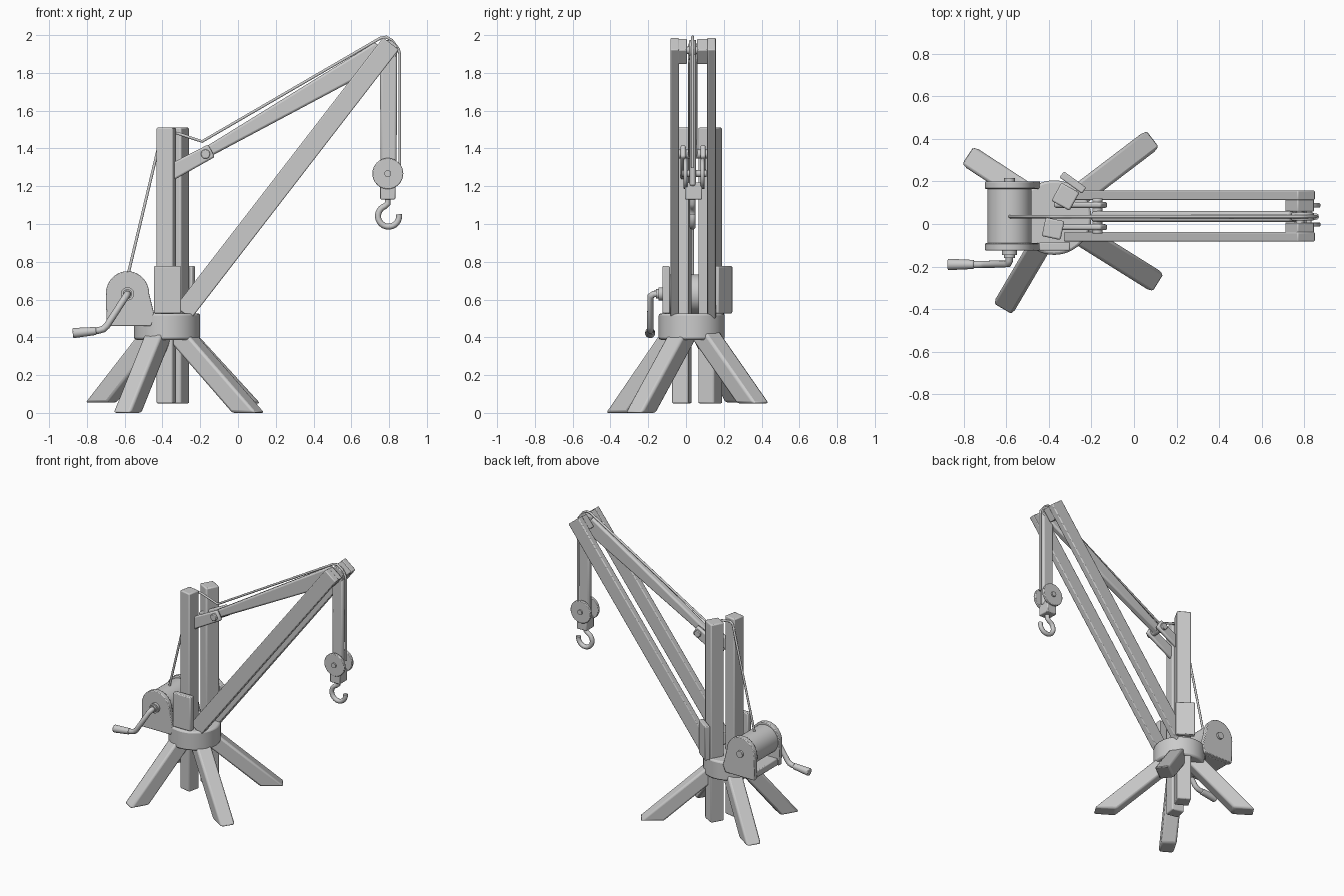
import bpy, bmesh, math
from mathutils import Vector, Matrix

if "Cube" in bpy.data.objects:
    bpy.data.objects.remove(bpy.data.objects["Cube"])

grey = bpy.data.materials.new("plain_grey")
grey.diffuse_color = (0.6, 0.6, 0.6, 1)
grey.use_nodes = True
grey.node_tree.nodes["Principled BSDF"].inputs["Base Color"].default_value = grey.diffuse_color
YC = 0.035  # centre plane of arm, cable and hook


def finish(name, bm, bevel=0.0, angle=35):
    bmesh.ops.recalc_face_normals(bm, faces=bm.faces)
    me = bpy.data.meshes.new(name)
    bm.to_mesh(me)
    bm.free()
    ob = bpy.data.objects.new(name, me)
    bpy.context.collection.objects.link(ob)
    me.materials.append(grey)
    if bevel:
        m = ob.modifiers.new("bevel", 'BEVEL')
        m.width, m.segments = bevel, 2
    bpy.ops.object.select_all(action='DESELECT')
    ob.select_set(True)
    bpy.context.view_layer.objects.active = ob
    bpy.ops.object.shade_smooth_by_angle(angle=math.radians(angle))
    return ob


def box(name, c, size, rot=0, bevel=0.006):
    bm = bmesh.new()
    mat = Matrix.Translation(c) @ Matrix.Rotation(math.radians(rot), 4, 'Z') @ Matrix.Diagonal((*size, 1))
    bmesh.ops.create_cube(bm, size=1, matrix=mat)
    return finish(name, bm, bevel)


def beam(name, p0, p1, w0, w1, t, side=None, flat_z=None, bevel=0.006):
    """Tapered rectangular beam; side is its thickness direction."""
    p0, p1 = Vector(p0), Vector(p1)
    d = (p1 - p0).normalized()
    s = Vector(side) if side else d.cross(Vector((0, 0, 1))).normalized()
    u = s.cross(d).normalized()
    bm = bmesh.new()
    rings = []
    for p, w in ((p0, w0), (p1, w1)):
        pts = [p + s * a * t / 2 + u * b * w / 2 for a, b in ((-1, -1), (1, -1), (1, 1), (-1, 1))]
        if flat_z is not None and p is p1:  # level foot
            pts = [q + d * ((flat_z - q.z) / d.z) for q in pts]
        rings.append([bm.verts.new(q) for q in pts])
    a, b = rings
    bm.faces.new(a)
    bm.faces.new(b)
    for i in range(4):
        bm.faces.new((a[i], a[(i + 1) % 4], b[(i + 1) % 4], b[i]))
    return finish(name, bm, bevel)


def rod(name, p0, p1, r0, r1=None, seg=32, bevel=0.0):
    p0, p1 = Vector(p0), Vector(p1)
    d = p1 - p0
    mat = Matrix.Translation((p0 + p1) / 2) @ d.to_track_quat('Z', 'Y').to_matrix().to_4x4()
    bm = bmesh.new()
    bmesh.ops.create_cone(bm, cap_ends=True, segments=seg, radius1=r0, radius2=r1 or r0,
                          depth=d.length, matrix=mat)
    return finish(name, bm, bevel, 45)


def tube(name, pts, r):
    cu = bpy.data.curves.new(name, 'CURVE')
    cu.dimensions = '3D'
    cu.bevel_depth, cu.bevel_resolution, cu.use_fill_caps = r, 3, True
    sp = cu.splines.new('POLY')
    sp.points.add(len(pts) - 1)
    for q, p in zip(sp.points, pts):
        q.co = (*p, 1)
    sp.use_smooth = True
    ob = bpy.data.objects.new(name, cu)
    bpy.context.collection.objects.link(ob)
    cu.materials.append(grey)
    return ob


def plate(name, outline, y0, y1, bevel=0.005):
    bm = bmesh.new()
    a = [bm.verts.new((x, y0, z)) for x, z in outline]
    b = [bm.verts.new((x, y1, z)) for x, z in outline]
    bm.faces.new(a)
    bm.faces.new(b)
    n = len(a)
    for i in range(n):
        bm.faces.new((a[i], a[(i + 1) % n], b[(i + 1) % n], b[i]))
    return finish(name, bm, bevel)


# twin masts and collar
box("front_mast", (-0.38, -0.022, 0.78), (0.09, 0.09, 1.46), -12, 0.008)
box("back_mast", (-0.322, 0.128, 0.78), (0.097, 0.097, 1.46), -29, 0.008)
rod("collar", (-0.375, 0.03, 0.387), (-0.375, 0.03, 0.527), 0.175, seg=48, bevel=0.012)

# splayed legs
for name, top, foot in (
        ("front_right_leg", (-0.345, 0.01, 0.46), (0.055, -0.24, 0.0)),
        ("back_right_leg", (-0.345, 0.07, 0.46), (0.03, 0.355, 0.05)),
        ("front_left_leg", (-0.40, -0.03, 0.46), (-0.585, -0.345, 0.0)),
        ("back_left_leg", (-0.41, 0.08, 0.46), (-0.725, 0.285, 0.055))):
    beam(name, top, foot, 0.105, 0.105, 0.105, flat_z=foot[2], bevel=0.014)

# mast side plates above the collar
box("front_mast_plate", (-0.373, -0.105, 0.652), (0.145, 0.04, 0.25))
box("back_mast_plate", (-0.287, 0.195, 0.652), (0.13, 0.035, 0.25), -36)

# winch: cheeks, drum, base and crank
cx, cz = -0.585, 0.63
arch = [(cx + 0.115 * math.cos(math.pi * i / 20), cz + 0.12 * math.sin(math.pi * i / 20)) for i in range(21)]
outline = arch + [(-0.695, 0.46), (-0.46, 0.46), (-0.44, 0.51)]
plate("front_winch_cheek", outline, -0.125, -0.09)
plate("back_winch_cheek", outline, 0.165, 0.2)
rod("winch_drum", (cx, -0.1, cz), (cx, 0.175, cz), 0.103, seg=40)
box("winch_base", (-0.57, 0.037, 0.485), (0.23, 0.27, 0.05))
rod("winch_shaft", (cx, -0.16, cz), (cx, 0.215, cz), 0.025)
rod("winch_hub", (cx, -0.145, cz), (cx, -0.12, cz), 0.035)
tube("crank_arm", [(cx, -0.13, cz), (cx, -0.17, cz), (cx - 0.008, -0.187, cz - 0.012),
                   (-0.695, -0.19, 0.46), (-0.712, -0.19, 0.444), (-0.735, -0.19, 0.437),
                   (-0.78, -0.19, 0.432)], 0.018)
rod("crank_handle", (-0.75, -0.19, 0.434), (-0.875, -0.19, 0.422), 0.021, 0.027, bevel=0.006)

# twin lower booms, head cheeks
tip, base = (0.81, 1.955), (-0.29, 0.53)
for name, y in (("front_boom", -0.06), ("back_boom", 0.135)):
    beam(name, (base[0], y, base[1]), (tip[0], y, tip[1]), 0.105, 0.105, 0.045, (0, 1, 0))
for name, y, t in (("front_head_cheek", -0.02, 0.05), ("back_head_cheek", 0.088, 0.06)):
    beam(name, (0.748, y, 1.875), (0.808, y, 1.952), 0.1, 0.1, t, (0, 1, 0))
rod("head_axle", (0.78, -0.08, 1.92), (0.78, 0.155, 1.92), 0.02)
rod("head_pulley", (0.79, YC - 0.018, 1.92), (0.79, YC + 0.018, 1.92), 0.055, bevel=0.004)

# upper arm hinged on two brackets
beam("upper_arm", (-0.19, YC, 1.365), (0.76, YC, 1.91), 0.055, 0.125, 0.05, (0, 1, 0), bevel=0.012)
for name, y in (("front_bracket", -0.015), ("back_bracket", 0.09)):
    beam(name, (-0.36, y, 1.27), (-0.14, y, 1.388), 0.085, 0.075, 0.028, (0, 1, 0), bevel=0.01)
rod("hinge_pin", (-0.172, -0.045, 1.37), (-0.172, 0.12, 1.37), 0.024, bevel=0.004)

# cable from drum over the mast and arm to the hook block
tube("hoist_cable", [(-0.585, YC, 0.72), (-0.405, YC, 1.475), (-0.385, YC, 1.49), (-0.32, YC, 1.48),
                     (-0.19, YC, 1.437), (0.755, YC, 1.985), (0.785, YC, 1.99), (0.815, YC, 1.972),
                     (0.85, YC, 1.925), (0.856, YC, 1.9), (0.856, YC, 1.3)], 0.008)
beam("hanging_strap", (0.797, YC, 1.92), (0.797, YC, 1.2), 0.09, 0.085, 0.035, (0, 1, 0), bevel=0.012)

# hook block
for name, y in (("front_block_disc", -0.002), ("back_block_disc", 0.088)):
    rod(name, (0.793, y - 0.01, 1.267), (0.793, y + 0.01, 1.267), 0.082, seg=40, bevel=0.004)
rod("block_axle", (0.793, -0.022, 1.267), (0.793, 0.108, 1.267), 0.018)
box("hook_block", (0.793, 0.04, 1.175), (0.08, 0.09, 0.09))

# hook
arc = [(0.797 + 0.056 * math.cos(math.radians(a)), YC, 1.042 + 0.056 * math.sin(math.radians(a)))
       for a in range(110, 371, 13)]
tube("hook", [(0.793, YC, 1.15), (0.793, YC, 1.108)] + arc, 0.016)
